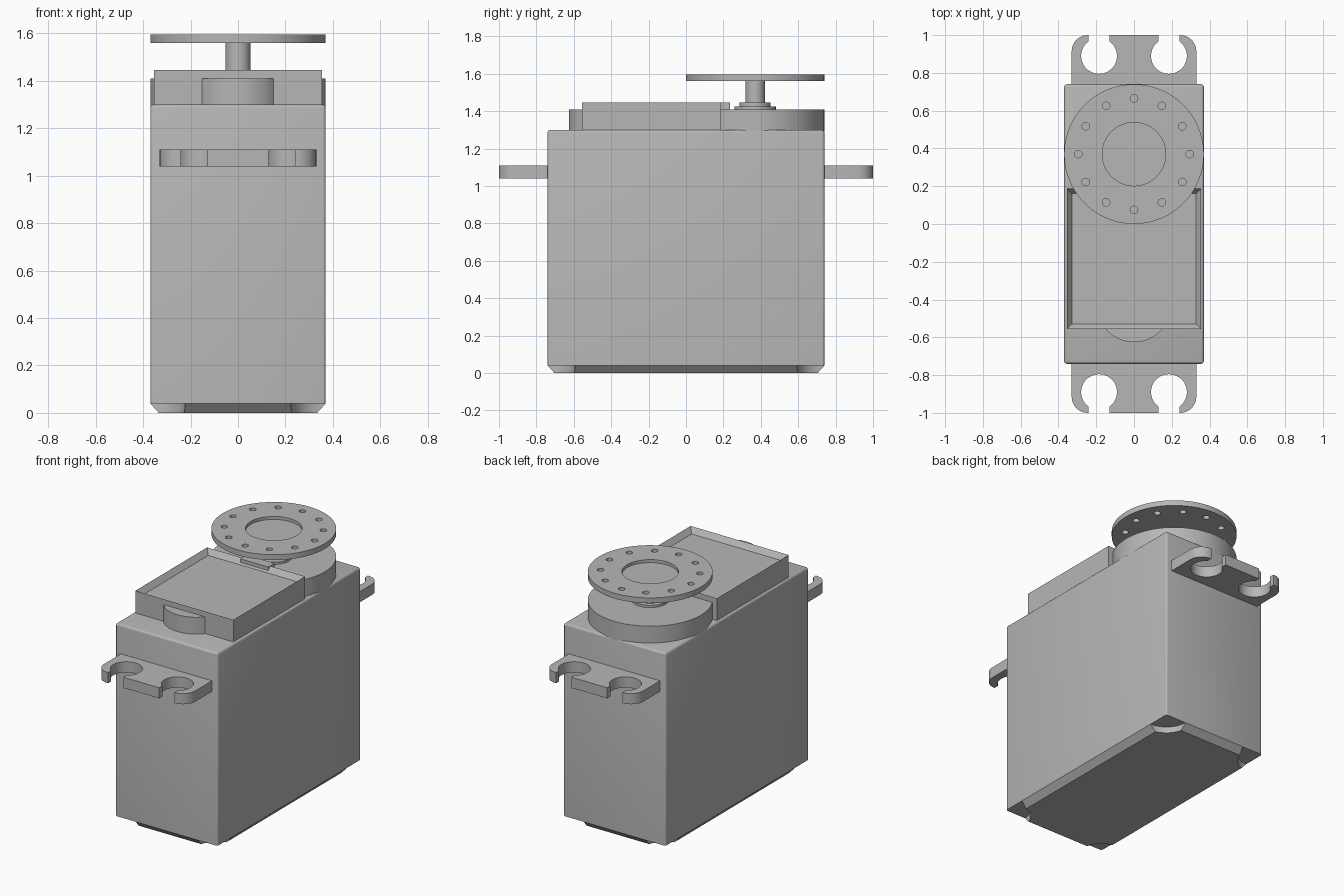
import bpy, bmesh
from math import sin, cos, pi, asin, radians

default = bpy.data.objects.get("Cube")
if default:
    bpy.data.objects.remove(default, do_unlink=True)

GREY = (0.47, 0.47, 0.47, 1)
grey = bpy.data.materials.new("plain grey")
grey.use_nodes = True
grey.diffuse_color = GREY
grey.node_tree.nodes["Principled BSDF"].inputs["Base Color"].default_value = GREY

AXIS_Y = 0.37      # output shaft position
HALF_X, HALF_Y = 0.37, 0.74


def finish(name, bm):
    bmesh.ops.recalc_face_normals(bm, faces=bm.faces)
    mesh = bpy.data.meshes.new(name)
    bm.to_mesh(mesh)
    bm.free()
    mesh.materials.append(grey)
    obj = bpy.data.objects.new(name, mesh)
    bpy.context.collection.objects.link(obj)
    return obj


def select(obj):
    bpy.ops.object.select_all(action='DESELECT')
    obj.select_set(True)
    bpy.context.view_layer.objects.active = obj


def smooth(obj):
    select(obj)
    bpy.ops.object.shade_smooth_by_angle(angle=radians(30))


def box_mesh(x0, x1, y0, y1, z0, z1):
    bm = bmesh.new()
    bmesh.ops.create_cube(bm, size=1)
    for v in bm.verts:
        v.co = (x1 if v.co.x > 0 else x0,
                y1 if v.co.y > 0 else y0,
                z1 if v.co.z > 0 else z0)
    return bm


def extrude(name, outline, z0, z1):
    bm = bmesh.new()
    face = bm.faces.new([bm.verts.new((x, y, z0)) for x, y in outline])
    top = bmesh.ops.extrude_face_region(bm, geom=[face])["geom"]
    for v in top:
        if isinstance(v, bmesh.types.BMVert):
            v.co.z = z1
    return finish(name, bm)


def arc(cx, cy, r, start, end, steps):
    return [(cx + r * cos(start + (end - start) * i / steps),
             cy + r * sin(start + (end - start) * i / steps))
            for i in range(steps + 1)]


def disc(name, x, y, r, z0, z1, sides=64):
    return extrude(name, arc(x, y, r, 0, 2 * pi, sides)[:-1], z0, z1)


def cut(obj, cutters):
    for c in cutters:
        c.hide_render = True
        mod = obj.modifiers.new("cut", 'BOOLEAN')
        mod.operation = 'DIFFERENCE'
        mod.solver = 'EXACT'
        mod.object = c
        select(obj)
        bpy.ops.object.modifier_apply(modifier=mod.name)
        bpy.data.objects.remove(c, do_unlink=True)


# Main case, softened along the top and upright edges
bm = box_mesh(-HALF_X, HALF_X, -HALF_Y, HALF_Y, 0.04, 1.30)
edges = [e for e in bm.edges if max(v.co.z for v in e.verts) > 1]
bmesh.ops.bevel(bm, geom=edges, offset=0.014, segments=3, profile=0.5, affect='EDGES')
smooth(finish("case", bm))

# Bottom cover: sloping sides with round screw recesses at the corners
bm = box_mesh(-HALF_X, HALF_X, -HALF_Y, HALF_Y, 0, 0.04)
for v in bm.verts:
    if v.co.z < 0.01:
        v.co.x *= (HALF_X - 0.036) / HALF_X
        v.co.y *= (HALF_Y - 0.036) / HALF_Y
cover = finish("bottom_cover", bm)
cut(cover, [disc("screw_recess", sx * HALF_X, sy * HALF_Y, 0.147, -0.1, 0.1, 48)
            for sx in (-1, 1) for sy in (-1, 1)])
smooth(cover)

# Mounting tabs with two open screw slots each
TAB_X, HOLE_X, HOLE_Y, HOLE_R, SLOT, ROUND = 0.33, 0.185, 0.89, 0.095, 0.056, 0.085
gap = asin(SLOT / HOLE_R)
half = [(HOLE_X - SLOT, 1.0)]
half += arc(HOLE_X, HOLE_Y, HOLE_R, pi / 2 + gap, 2.5 * pi - gap, 28)
half += [(HOLE_X + SLOT, 1.0)]
half += arc(TAB_X - ROUND, 1 - ROUND, ROUND, pi / 2, 0, 8)
half += [(TAB_X, HALF_Y - 0.02)]
outline = half + [(-x, y) for x, y in reversed(half)]
for name, side in (("back_tab", 1), ("front_tab", -1)):
    smooth(extrude(name, [(x, side * y) for x, y in outline], 1.04, 1.11))

# Raised gearbox lid with a shallow pocket
bm = box_mesh(-0.355, 0.355, -0.555, 0.188, 1.295, 1.445)
top = max(bm.faces, key=lambda f: f.calc_center_median().z)
bmesh.ops.inset_region(bm, faces=[top], thickness=0.038)
for v in top.verts:
    v.co.z = 1.41
finish("gearbox_lid", bm)
finish("lid_rear_step", box_mesh(-0.1, 0.1, 0.17, 0.235, 1.40, 1.445))

# Rounded boss on the front of the lid
smooth(extrude("front_boss", arc(0, -0.43, 0.196, -0.693 - pi / 4 + 0.785, -pi + 0.693, 24),
               1.295, 1.41))

# Round gear housing, stepped collars and output shaft
for name, r, z0, z1 in (("gear_housing", 0.37, 1.29, 1.41),
                        ("lower_collar", 0.11, 1.40, 1.425),
                        ("upper_collar", 0.083, 1.42, 1.445),
                        ("output_shaft", 0.053, 1.44, 1.57)):
    smooth(disc(name, 0, AXIS_Y, r, z0, z1))

# Horn disc with a central recess and a ring of holes
horn = disc("horn_disc", 0, AXIS_Y, HALF_X, 1.56, 1.595)
cutters = [disc("centre_recess", 0, AXIS_Y, 0.168, 1.575, 1.7)]
cutters += [disc("ring_hole", 0.295 * cos(i * pi / 6), AXIS_Y + 0.295 * sin(i * pi / 6),
                 0.02, 1.5, 1.7, 20) for i in range(12)]
cut(horn, cutters)
smooth(horn)
